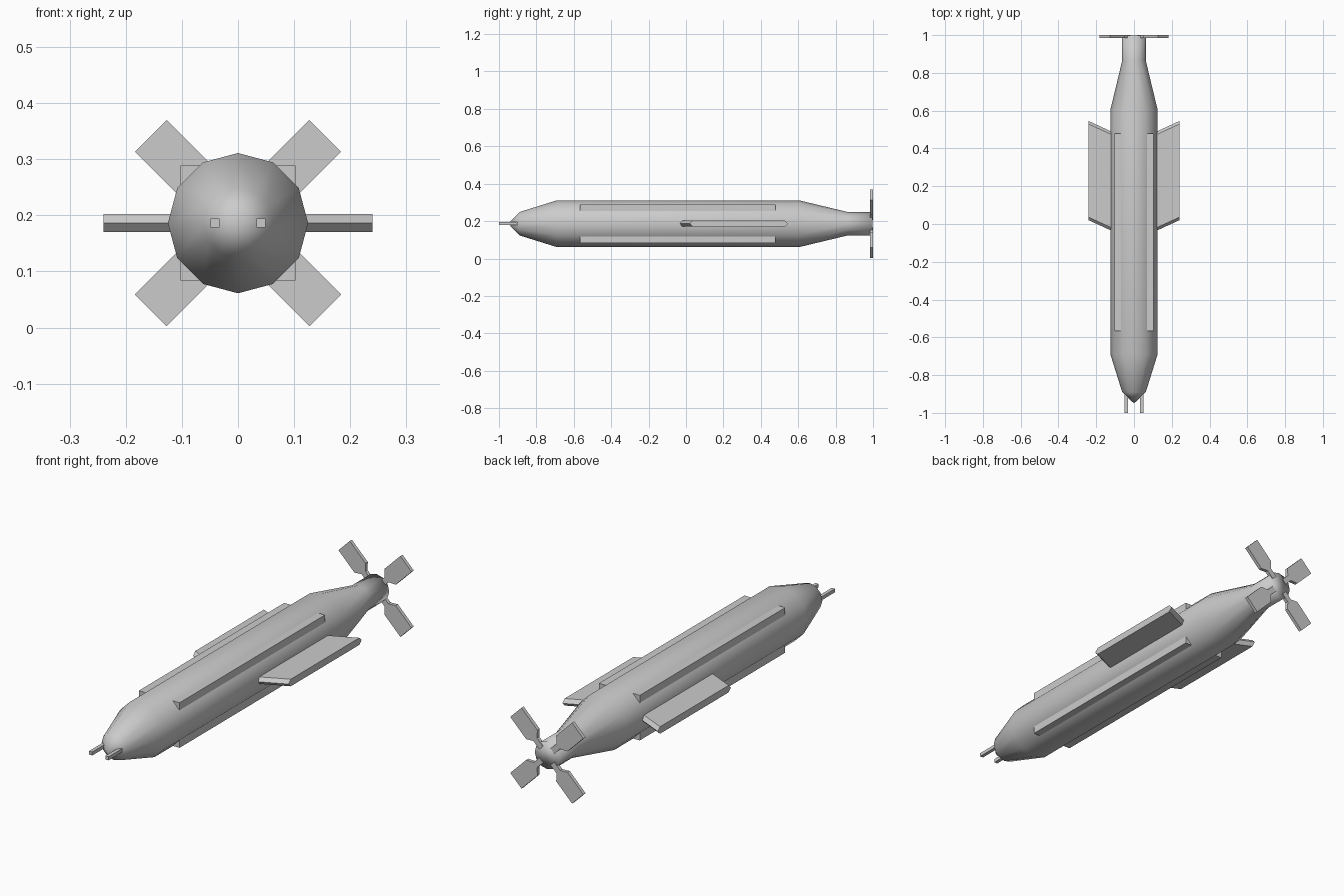
import bpy, bmesh
from math import sin, cos, pi, radians
from mathutils import Matrix, Vector

if "Cube" in bpy.data.objects:
    bpy.data.objects.remove(bpy.data.objects["Cube"])

ZC = 0.186  # height of the long axis


def finish(name, bm, smooth=False):
    bmesh.ops.recalc_face_normals(bm, faces=bm.faces)
    me = bpy.data.meshes.new(name)
    bm.to_mesh(me)
    bm.free()
    for p in me.polygons:
        p.use_smooth = smooth
    ob = bpy.data.objects.new(name, me)
    bpy.context.collection.objects.link(ob)
    return ob


def loft(bm, rings):
    """Skin matching rings of points and cap both ends."""
    vs = [[bm.verts.new(p) for p in r] for r in rings]
    n = len(vs[0])
    for a, b in zip(vs, vs[1:]):
        for i in range(n):
            j = (i + 1) % n
            bm.faces.new((a[i], a[j], b[j], b[i]))
    bm.faces.new(vs[0])
    bm.faces.new(vs[-1])
    return vs


def box(name, centre, size):
    bm = bmesh.new()
    bmesh.ops.create_cube(bm, size=1, matrix=Matrix.Translation(centre) @ Matrix.Diagonal((*size, 1)))
    return finish(name, bm)


# Twelve-sided body with pointed nose and narrow tail
bm = bmesh.new()
profile = [(-0.95, 0), (-0.89, 0.0625), (-0.69, 0.125), (0.605, 0.125),
           (0.865, 0.0625), (0.997, 0.0625)]
loops = loft(bm, [[(r * cos(k * pi / 6), y, ZC + r * sin(k * pi / 6)) for k in range(12)]
                  for y, r in profile])
bmesh.ops.remove_doubles(bm, verts=bm.verts, dist=1e-5)
finish("body", bm, smooth=True)

# Square core whose corners show as four long rails
box("side_rails", (0, -0.044, ZC), (0.205, 1.045, 0.205))

for side, label in ((1, "right"), (-1, "left")):
    # Swept wing with bevelled leading and trailing edges
    bm = bmesh.new()
    rings = []
    for x in (0.06, 0.24):
        s = (x - 0.24) * 0.46
        f, b, h, e = 0.02 + s, 0.545 + s, 0.016, 0.016
        rings.append([(side * x, y, ZC + z) for y, z in
                      ((f, 0), (f + e, h), (b - e, h), (b, 0), (b - e, -h), (f + e, -h))])
    loft(bm, rings)
    finish("wing_" + label, bm)
    # Nose prong
    box("nose_prong_" + label, (side * 0.041, -0.94, ZC), (0.016, 0.12, 0.016))

# Four diagonal tail blades with narrow roots
outline = [(0.04, 0.013), (0.082, 0.013), (0.107, 0.04), (0.22, 0.04)]
outline += [(r, -w) for r, w in reversed(outline)]
for i in range(4):
    rot = Matrix.Rotation(radians(45 + 90 * i), 3, 'Y')
    bm = bmesh.new()
    loft(bm, [[rot @ Vector((r, y, w)) + Vector((0, 0, ZC)) for r, w in outline]
              for y in (0.984, 1.0)])
    finish(f"tail_blade_{i + 1}", bm)
